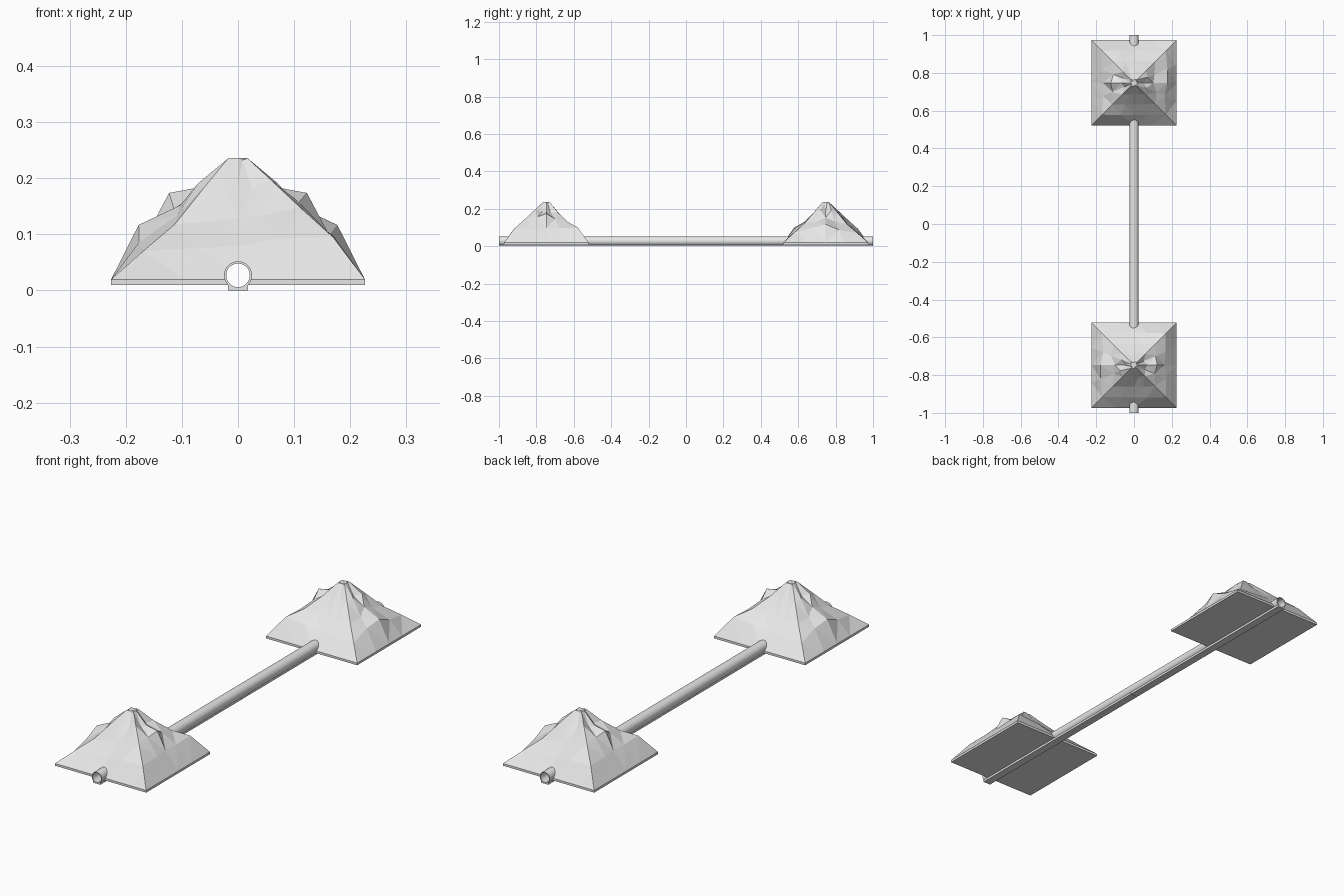
import bpy, bmesh, math, random
from mathutils import Matrix

if "Cube" in bpy.data.objects:
    bpy.data.objects.remove(bpy.data.objects["Cube"])

random.seed(4)
grey = bpy.data.materials.new("light_grey")
grey.diffuse_color = (0.8, 0.8, 0.8, 1)
grey.use_nodes = True
grey.node_tree.nodes["Principled BSDF"].inputs["Base Color"].default_value = grey.diffuse_color

PIPE_Z, R_OUT, R_IN = 0.027, 0.025, 0.021
HALF, CENTRE_Y = 0.226, -0.747


def make(name, bm):
    bmesh.ops.recalc_face_normals(bm, faces=bm.faces[:])
    me = bpy.data.meshes.new(name)
    bm.to_mesh(me)
    bm.free()
    me.materials.append(grey)
    ob = bpy.data.objects.new(name, me)
    bpy.context.collection.objects.link(ob)
    return ob


def activate(ob):
    bpy.ops.object.select_all(action='DESELECT')
    ob.select_set(True)
    bpy.context.view_layer.objects.active = ob


def ring(bm, pts):
    return [bm.verts.new(p) for p in pts]


def bridge(bm, a, b):
    n = len(a)
    for i in range(n):
        bm.faces.new((a[i], a[(i + 1) % n], b[(i + 1) % n], b[i]))


# Hollow tunnel pipe, open at both ends
bm = bmesh.new()
loops = []
for r, y in ((R_OUT, -1), (R_OUT, 1), (R_IN, 1), (R_IN, -1)):
    loops.append(ring(bm, [(r * math.cos(i * math.tau / 32), y,
                            PIPE_Z + r * math.sin(i * math.tau / 32)) for i in range(32)]))
for i in range(4):
    bridge(bm, loops[i], loops[(i + 1) % 4])
pipe = make("tunnel_pipe", bm)
activate(pipe)
bpy.ops.object.shade_smooth_by_angle(angle=math.radians(40))

# Support strips under the pipe, cradling its lower side
for name, y0, y1 in (("front_support_strip", -1, -0.001), ("back_support_strip", 0.001, 1)):
    bm = bmesh.new()
    xs = [0.018 - 0.036 * i / 8 for i in range(9)]
    prof = [(-0.018, 0), (0.018, 0)]
    prof += [(x, PIPE_Z - math.sqrt(0.0235 ** 2 - x * x)) for x in xs]
    a = ring(bm, [(x, y0, z) for x, z in prof])
    b = ring(bm, [(x, y1, z) for x, z in prof])
    bridge(bm, a, b)
    bm.faces.new(a)
    bm.faces.new(b)
    make(name, bm)

# Faceted mountain on a square slab: heights of eight ridges (E, NE, N ... SE)
# at three square rings, from outer to inner
ridges = [(.103, .168, .19), (.10, .13, .18), (.08, .13, .185), (.073, .125, .18),
          (.112, .15, .19), (.07, .118, .182), (.08, .13, .187), (.10, .145, .19)]
levels = [0.75, 0.5, 0.27]
N = 16


def square_pt(i, t, z):
    a = i * math.tau / N
    c, s = math.cos(a), math.sin(a)
    k = HALF * t / max(abs(c), abs(s))
    return (c * k, CENTRE_Y + s * k, z)


bm = bmesh.new()
bottom = ring(bm, [square_pt(i, 1, 0.01) for i in range(N)])
rim = ring(bm, [square_pt(i, 1, 0.02) for i in range(N)])
bm.faces.new(bottom)
bridge(bm, bottom, rim)
prev = rim
for k, t in enumerate(levels):
    pts = []
    for i in range(N):
        h = (ridges[i // 2][k] + ridges[(i + 1) // 2 % 8][k]) / 2
        rough = 1 if i in (0, 1, 7, 8, 9, 13, 14, 15) else 0.15
        pts.append(square_pt(i, t + random.uniform(-.05, .05) * rough,
                             h + random.uniform(-.008, .008) * rough))
    cur = ring(bm, pts)
    bridge(bm, prev, cur)
    prev = cur
top = ring(bm, [square_pt(i, 0.075, 0.236 - 0.004 * (i % 4 == 1)) for i in range(N)])
bridge(bm, prev, top)
bm.faces.new(top)
bmesh.ops.triangulate(bm, faces=bm.faces[:])
front = make("front_mountain", bm)

# Bore the tunnel through the mountain
bm = bmesh.new()
bmesh.ops.create_cone(bm, cap_ends=True, segments=32, radius1=0.023, radius2=0.023, depth=1,
                      matrix=Matrix.Translation((0, CENTRE_Y, PIPE_Z)) @ Matrix.Rotation(math.pi / 2, 4, 'X'))
cutter = make("bore_cutter", bm)
cutter.hide_render = True
mod = front.modifiers.new("bore", 'BOOLEAN')
mod.operation, mod.object, mod.solver = 'DIFFERENCE', cutter, 'EXACT'
activate(front)
bpy.ops.object.modifier_apply(modifier="bore")
bpy.data.objects.remove(cutter)

# Back mountain is the front one turned half a circle
back = bpy.data.objects.new("back_mountain", front.data.copy())
back.data.transform(Matrix.Rotation(math.pi, 4, 'Z'))
bpy.context.collection.objects.link(back)
